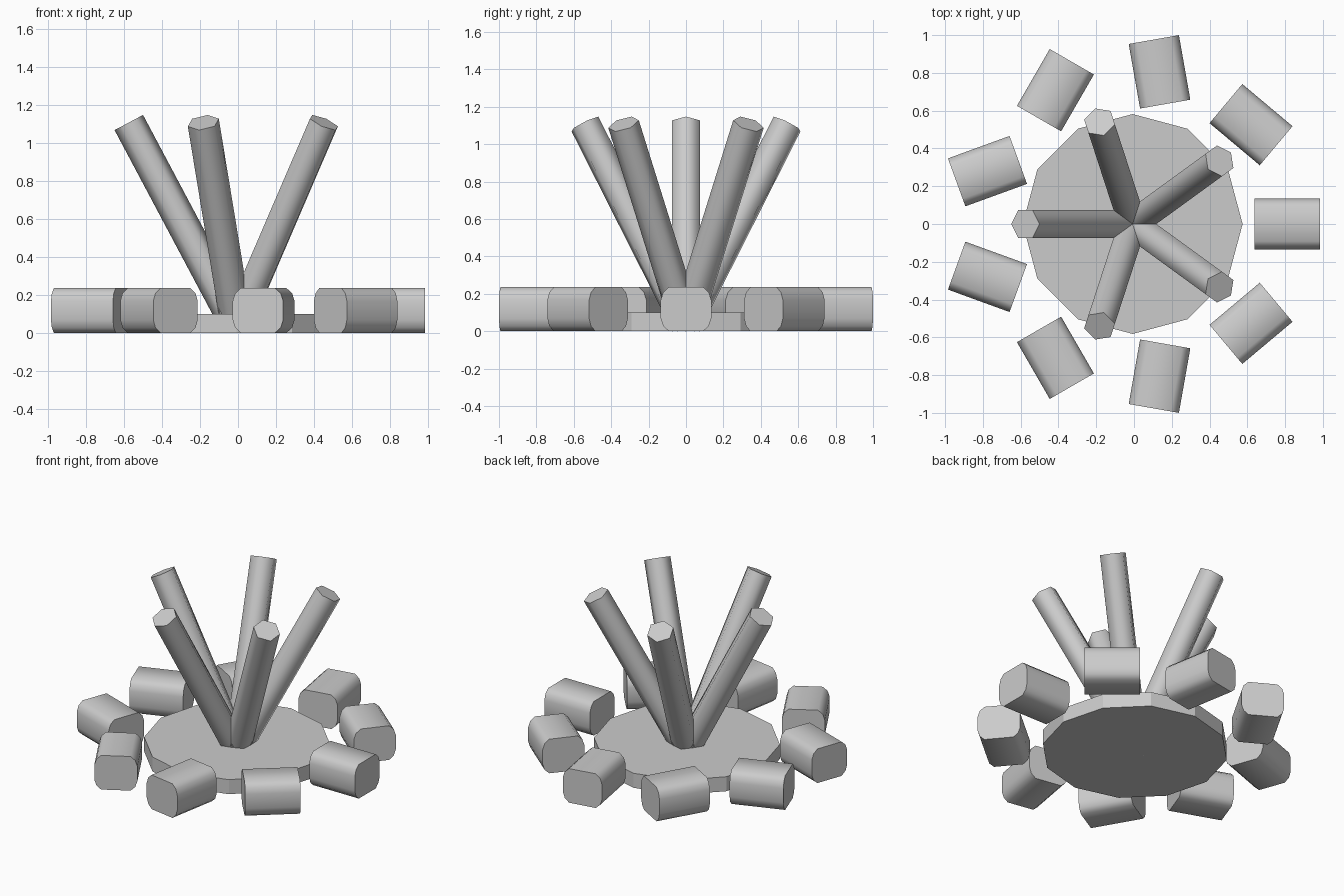
import bpy, bmesh
from math import sin, cos, pi, radians
from mathutils import Matrix

if "Cube" in bpy.data.objects:
    bpy.data.objects.remove(bpy.data.objects["Cube"])

CX = -0.007  # ring centre, so the overall bounds stay centred


def prism(name, section, length, matrix, smooth=None):
    """Extrude a closed 2D section along local z from 0 to length."""
    bm = bmesh.new()
    n = len(section)
    low = [bm.verts.new((x, y, 0)) for x, y in section]
    top = [bm.verts.new((x, y, length)) for x, y in section]
    bm.faces.new(low[::-1])
    bm.faces.new(top)
    for i in range(n):
        j = (i + 1) % n
        bm.faces.new((low[i], low[j], top[j], top[i]))
    bm.transform(matrix)
    bmesh.ops.recalc_face_normals(bm, faces=bm.faces)
    me = bpy.data.meshes.new(name)
    bm.to_mesh(me)
    bm.free()
    if smooth:
        me.shade_smooth()
        me.set_sharp_from_angle(angle=radians(smooth))
    ob = bpy.data.objects.new(name, me)
    bpy.context.collection.objects.link(ob)
    return ob


def ngon(n, r):
    return [(r * cos(2 * pi * i / n), r * sin(2 * pi * i / n)) for i in range(n)]


centre = Matrix.Translation((CX, 0, 0))

# Flat ash bed
prism("ash_bed", ngon(12, 0.582), 0.10, centre)

# Ring of nine rounded stones, each turned against its position angle
quarter = [(0.05, 0.135), (0.09, 0.122), (0.1175, 0.092)]
half = quarter + [(a, -b) for a, b in quarter[::-1]]
stone = half + [(-a, b) for a, b in half[::-1]]
LENGTH = 0.347
for i in range(9):
    a = i * 2 * pi / 9
    m = (Matrix.Translation((CX + 0.818 * cos(a), 0.818 * sin(a), 0.1175))
         @ Matrix.Rotation(-a, 4, 'Z')
         @ Matrix.Rotation(pi / 2, 4, 'Y')
         @ Matrix.Translation((0, 0, -LENGTH / 2)))
    prism(f"stone_{i + 1}", stone, LENGTH, m, 65)

# Five hexagonal logs leaning outward from the middle
for i in range(5):
    m = (centre @ Matrix.Rotation(radians(36 + 72 * i), 4, 'Z')
         @ Matrix.Translation((0, 0, 0.039))
         @ Matrix.Rotation(radians(28), 4, 'Y'))
    prism(f"log_{i + 1}", ngon(6, 0.085), 1.21, m, 65)
